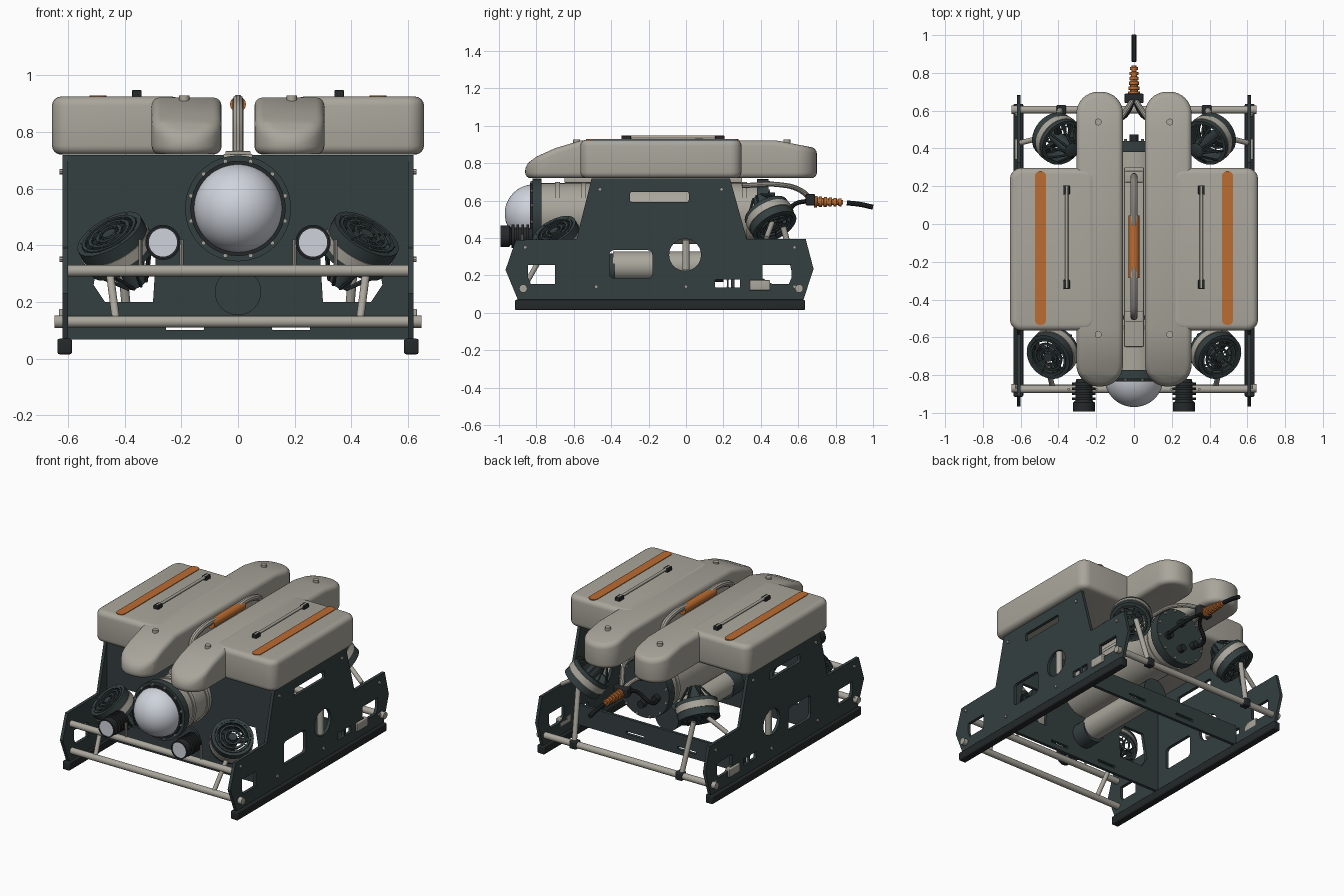
import bpy, bmesh
from math import sin, cos, pi, radians
from mathutils import Vector, Matrix

cube = bpy.data.objects.get("Cube")
if cube:
    bpy.data.objects.remove(cube, do_unlink=True)


def material(name, r, g, b):
    m = bpy.data.materials.new(name)
    m.use_nodes = True
    m.diffuse_color = (r, g, b, 1)
    shader = next(n for n in m.node_tree.nodes if n.type == 'BSDF_PRINCIPLED')
    shader.inputs["Base Color"].default_value = (r, g, b, 1)
    return m


DARK = material("dark slate", .035, .05, .051)
BLACK = material("rubber black", .018, .022, .023)
GREY = material("warm grey", .40, .38, .33)
ORANGE = material("safety orange", .5, .15, .03)
GLASS = material("pale glass", .62, .65, .71)
parts = []


def add_mesh(name, mesh, mat):
    mesh.materials.clear()
    mesh.materials.append(mat)
    ob = bpy.data.objects.new(name, mesh)
    bpy.context.collection.objects.link(ob)
    parts.append(ob)
    return ob


def finish(name, bm, mat):
    bmesh.ops.recalc_face_normals(bm, faces=bm.faces)
    mesh = bpy.data.meshes.new(name)
    bm.to_mesh(mesh)
    bm.free()
    return add_mesh(name, mesh, mat)


def lathe(name, profile, origin, axis, mat, segs=32):
    """Revolve (radius, height) points around an axis."""
    turn = Vector(axis).to_track_quat('Z', 'Y').to_matrix().to_4x4()
    place = Matrix.Translation(origin) @ turn
    bm = bmesh.new()
    rows = [[bm.verts.new(place @ Vector((r * cos(2 * pi * i / segs), r * sin(2 * pi * i / segs), h)))
             for i in range(segs)] for r, h in profile]
    for a, b in zip(rows, rows[1:]):
        for i in range(segs):
            j = (i + 1) % segs
            bm.faces.new((a[i], a[j], b[j], b[i]))
    bmesh.ops.remove_doubles(bm, verts=bm.verts, dist=1e-5)
    return finish(name, bm, mat)


def rod(name, a, b, r, mat, segs=16):
    d = Vector(b) - Vector(a)
    return lathe(name, [(0, 0), (r, 0), (r, d.length), (0, d.length)], a, d, mat, segs)


def ring(name, inner, outer, h0, h1, origin, axis, mat, segs=32):
    loop = [(inner, h0), (outer, h0), (outer, h1), (inner, h1), (inner, h0)]
    return lathe(name, loop, origin, axis, mat, segs)


def rounded(x0, x1, y0, y1, r, n=5):
    pts = []
    corners = ((x1 - r, y1 - r), (x0 + r, y1 - r), (x0 + r, y0 + r), (x1 - r, y0 + r))
    for q, (cx, cy) in enumerate(corners):
        for i in range(n + 1):
            a = (q + i / n) * pi / 2
            pts.append((cx + r * cos(a), cy + r * sin(a)))
    return pts


def prism(name, outline, z0, z1, mat, bevel=0, cuts=(), top=None):
    """Extrude an outline upward, shape its top by y, and round its rims."""
    bm = bmesh.new()
    base = bm.faces.new([bm.verts.new((x, y, z0)) for x, y in outline])
    up = bmesh.ops.extrude_face_region(bm, geom=[base])["geom"]
    bmesh.ops.translate(bm, vec=(0, 0, z1 - z0), verts=[v for v in up if isinstance(v, bmesh.types.BMVert)])
    bmesh.ops.remove_doubles(bm, verts=bm.verts, dist=1e-5)
    for y in cuts:
        geom = bm.verts[:] + bm.edges[:] + bm.faces[:]
        bmesh.ops.bisect_plane(bm, geom=geom, dist=1e-5, plane_co=(0, y, 0), plane_no=(0, 1, 0))
    for v in bm.verts:
        if top and v.co.z > z1 - .001:
            v.co.z = top(v.co.y)
    bmesh.ops.recalc_face_normals(bm, faces=bm.faces)
    if bevel:
        sharp = [e for e in bm.edges if e.calc_face_angle(0) > radians(40)]
        bmesh.ops.bevel(bm, geom=sharp, offset=bevel, segments=4, profile=.5, affect='EDGES')
    return finish(name, bm, mat)


def box(name, x0, x1, y0, y1, z0, z1, mat, bevel=0):
    return prism(name, [(x0, y0), (x1, y0), (x1, y1), (x0, y1)], z0, z1, mat, bevel)


def from_curve(name, curve, matrix, mat):
    ob = bpy.data.objects.new(name, curve)
    bpy.context.collection.objects.link(ob)
    deps = bpy.context.evaluated_depsgraph_get()
    mesh = bpy.data.meshes.new_from_object(ob.evaluated_get(deps))
    mesh.transform(matrix)
    bpy.data.objects.remove(ob, do_unlink=True)
    return add_mesh(name, mesh, mat)


def panel(name, loops, half, columns, origin, mat):
    """Flat sheet from an outline and its holes."""
    curve = bpy.data.curves.new(name, 'CURVE')
    curve.dimensions, curve.fill_mode, curve.extrude = '2D', 'BOTH', half
    for loop in loops:
        sp = curve.splines.new('POLY')
        sp.points.add(len(loop) - 1)
        for p, (a, b) in zip(sp.points, loop):
            p.co = (a, b, 0, 1)
        sp.use_cyclic_u = True
    turn = Matrix(columns).transposed().to_4x4()
    return from_curve(name, curve, Matrix.Translation(origin) @ turn, mat)


def tube(name, pts, r, mat):
    curve = bpy.data.curves.new(name, 'CURVE')
    curve.dimensions, curve.bevel_depth, curve.bevel_resolution = '3D', r, 3
    curve.use_fill_caps = True
    sp = curve.splines.new('BEZIER')
    sp.bezier_points.add(len(pts) - 1)
    for p, co in zip(sp.bezier_points, pts):
        p.co = co
        p.handle_left_type = p.handle_right_type = 'AUTO'
    return from_curve(name, curve, Matrix(), mat)


def thruster(name, face, axis, pod):
    n = Vector(axis).normalized()
    c = Vector(face)
    ring(name + "_duct", .108, .127, -.11, 0, c, n, DARK)
    ring(name + "_band", .12, .131, -.085, -.045, c, n, GREY)
    for r in (.045, .075, .1):
        ring(name + "_grille_ring", r - .006, r + .006, -.008, .003, c, n, DARK)
    lathe(name + "_hub", [(0, .004), (.025, .004), (.035, -.03), (.04, -pod), (0, -pod - .01)], c, n, DARK)
    side = n.orthogonal().normalized()
    for i in range(9):
        d = Matrix.Rotation(i * 2 * pi / 9, 3, n) @ side
        rod(name + "_spoke", c + d * .03, c + d * .112, .004, DARK, 6)
        rod(name + "_cage_rod", c + d * .118 - n * .1, c + d * .04 - n * pod, .006, DARK, 6)
    for i in range(3):
        d = Matrix.Rotation(i * 2 * pi / 3, 3, n) @ side
        rod(name + "_blade", c + d * .03 - n * .06, c + d * .1 - n * .05, .018, BLACK, 4)


def float_top(y):
    keys = ((-.86, .79), (-.8, .835), (-.7, .88), (-.56, .922), (.48, .922), (.7, .88))
    for (a, za), (b, zb) in zip(keys, keys[1:]):
        if y <= b:
            return za + (zb - za) * (y - a) / (b - a)
    return keys[-1][1]


# side panel outline, and its openings
frame = [(-.895, .06), (-.965, .23), (-.91, .39), (-.585, .395), (-.505, .718), (.235, .718),
         (.325, .395), (.64, .395), (.682, .235), (.625, .06)]
holes = [[(-.83, .155), (-.7, .155), (-.7, .255), (-.845, .255), (-.845, .19)],
         [(.41, .185), (.46, .155), (.55, .155), (.565, .19), (.565, .255), (.41, .255)],
         rounded(-.41, -.18, .185, .335, .025), rounded(-.09, .08, .225, .395, .084, 8),
         rounded(-.3, .015, .593, .647, .012), rounded(.155, .218, .135, .178, .006),
         rounded(.228, .29, .135, .178, .006)]
SIDE = ((0, 1, 0), (0, 0, 1), (1, 0, 0))
CROSS = ((1, 0, 0), (0, 0, 1), (0, -1, 0))

for s, tag in ((1, "left_"), (-1, "right_")):
    def span(a, b):
        return sorted((s * a, s * b))

    # frame side, skid and fixings
    panel(tag + "side_panel", [frame] + holes, .01, SIDE, (s * .61, 0, 0), DARK)
    box(tag + "skid", *span(.586, .638), -.915, .636, .015, .07, BLACK, .008)
    box(tag + "anode_block", *span(.6, .632), .34, .45, .12, .175, GREY, .005)
    rod(tag + "hole_bar", (s * .6, 0, .23), (s * .6, 0, .39), .02, GREY)
    for y, z in ((-.86, .35), (-.86, .14), (-.48, .14), (0, .14), (.58, .35), (.58, .14), (-.46, .66), (.19, .66)):
        rod(tag + "side_bolt", (s * .615, y, z), (s * .63, y, z), .01, GREY, 8)
    for y in (-.87, .605):
        rod(tag + "bar_end", (s * .615, y, .13), (s * .648, y, .13), .022, GREY)

    # buoyancy float
    prism(tag + "float_lobe", rounded(*span(.058, .305), -.86, .7, .115, 8), .72, .922, GREY, .03,
          (-.8, -.7, -.56, .48), float_top)
    prism(tag + "float_block", rounded(*span(.2, .657), -.565, .297, .06), .72, .925, GREY, .032)
    prism(tag + "float_stripe", rounded(*span(.465, .525), -.535, .28, .028), .922, .929, ORANGE)
    rod(tag + "float_rail", (s * .357, -.34, .94), (s * .357, .2, .94), .009, GREY)
    for y in (-.32, .18):
        box(tag + "rail_foot", *span(.34, .374), y - .025, y + .025, .92, .948, BLACK, .004)
    for y in (-.585, .54):
        rod(tag + "float_bolt", (s * .19, y, .9), (s * .19, y, .928), .018, GREY)

    # thrusters and their struts
    thruster(tag + "front_thruster", (s * .455, -.705, .44), (s * .45, -.42, .78), .22)
    thruster(tag + "rear_thruster", (s * .43, .475, .46), (s * .5, .42, -.76), .2)
    rod(tag + "front_strut", (s * .43, -.87, .13), (s * .46, -.74, .36), .014, GREY)
    rod(tag + "rear_strut", (s * .39, .605, .13), (s * .42, .52, .46), .016, GREY)
    rod(tag + "rear_side_strut", (s * .6, .43, .4), (s * .48, .46, .48), .014, GREY)
    box(tag + "bar_clamp", *span(.36, .41), .58, .63, .105, .155, BLACK, .006)

    # lamp with cooling fins
    fins = [(0, 0), (.04, 0)]
    for i in range(4):
        h = .02 + i * .026
        fins += [(.045, h), (.062, h), (.062, h + .014), (.045, h + .014)]
    fins += [(.05, .12), (.058, .125), (.058, .172), (.05, .172), (.05, .166), (0, .166)]
    lathe(tag + "lamp_body", fins, (s * .265, -.82, .41), (0, -1, 0), BLACK)
    rod(tag + "lamp_lens", (s * .265, -.98, .41), (s * .265, -.989, .41), .05, GLASS, 32)
    for x in (.2, .345):
        rod(tag + "lamp_post", (s * x, -.875, .31), (s * x, -.875, .42), .007, GREY, 8)
    tube(tag + "rear_hose", [(s * .13, .3, .68), (s * .1, .5, .685), (s * .03, .62, .65), (0, .67, .6)], .014, GREY)
    tube(tag + "rear_cable", [(s * .1, .42, .5), (s * .12, .52, .5), (s * .04, .58, .58), (0, .66, .6)], .012, BLACK)

# bulkheads across the frame
slots = [rounded(*sorted((s * .12, s * .255)), .1, .117, .005) for s in (1, -1)]
vents = [[(s * .3, .2), (s * .47, .2), (s * .51, .26), (s * .48, .43), (s * .33, .43), (s * .29, .36)] for s in (1, -1)]
panel("front_bulkhead", [[(-.605, .067), (.605, .067), (.605, .718), (-.605, .718)]] + slots + vents,
      .01, CROSS, (0, -.495, 0), DARK)
panel("rear_crossbeam", [[(-.605, .067), (.605, .067), (.605, .2), (-.605, .2)]] + slots,
      .01, CROSS, (0, .25, 0), DARK)
for name, y, z in (("upper_front_bar", -.875, .31), ("lower_front_bar", -.87, .13), ("rear_bar", .605, .13)):
    rod(name, (-.605, y, z), (.605, y, z), .021, GREY)

# main pressure housing with dome
BACK = (0, 1, 0)
mid = (0, 0, .53)
rod("main_housing", (0, -.78, .53), (0, .4, .53), .163, GREY, 48)
for y in (-.7, -.56, .3):
    ring("housing_band", .15, .17, y, y + .025, mid, BACK, GREY, 48)
ring("front_flange", .15, .187, -.82, -.772, mid, BACK, DARK, 48)
ring("dome_seat", .14, .168, -.835, -.8, mid, BACK, BLACK, 48)
dome = [(.157 * cos(i * pi / 24), .157 * sin(i * pi / 24)) for i in range(13)]
lathe("view_dome", dome, (0, -.812, .53), (0, -1, 0), GLASS, 48)
rod("rear_end_cap", (0, .38, .53), (0, .44, .53), .185, DARK, 48)
for i in range(12):
    a = (i + .5) * pi / 6
    x, z = .172 * cos(a), .53 + .172 * sin(a)
    rod("flange_bolt", (x, -.832, z), (x, -.81, z), .008, GREY, 8)
    rod("cap_bolt", (x, .43, z), (x, .45, z), .008, GREY, 8)
for x, z in ((.1, .5), (-.1, .5), (0, .62), (0, .44)):
    rod("cap_connector", (x, .43, z), (x, .475, z), .024, BLACK)

# lower housing
rod("lower_housing", (0, -.39, .25), (0, .12, .25), .078, GREY, 32)
rod("lower_front_cap", (0, -.52, .235), (0, -.38, .235), .082, DARK, 32)
rod("lower_rear_cap", (0, .12, .25), (0, .2, .25), .085, DARK, 32)

# carrying handle on its deck strip
box("deck_strip", -.052, .052, -.65, .3, .695, .722, GREY, .004)
tube("handle", [(0, -.49, .72), (0, -.475, .86), (0, -.42, .897), (0, -.12, .9), (0, .18, .897),
                (0, .235, .86), (0, .25, .72)], .019, GREY)
rod("handle_grip", (0, -.285, .898), (0, .045, .898), .028, ORANGE, 24)
for y in (-.49, .25):
    box("handle_foot", -.045, .045, y - .03, y + .03, .72, .732, GREY, .003)

# tether with ribbed boot
box("tether_clamp", -.05, .05, .64, .69, .575, .635, BLACK, .006)
boot = [(0, 0)]
for i in range(6):
    r, h = .031 - i * .002, i * .026
    boot += [(r, h), (r, h + .016), (r - .009, h + .017), (r - .009, h + .025)]
lathe("tether_boot", boot + [(0, .155)], (0, .685, .595), (0, 1, -.03), ORANGE, 24)
tube("tether_cable", [(0, .86, .588), (0, .93, .58), (0, 1, .565)], .014, BLACK)

# smooth shading with crisp edges
bpy.ops.object.select_all(action='DESELECT')
for ob in parts:
    ob.select_set(True)
bpy.context.view_layer.objects.active = parts[0]
bpy.ops.object.shade_smooth_by_angle(angle=radians(35))
